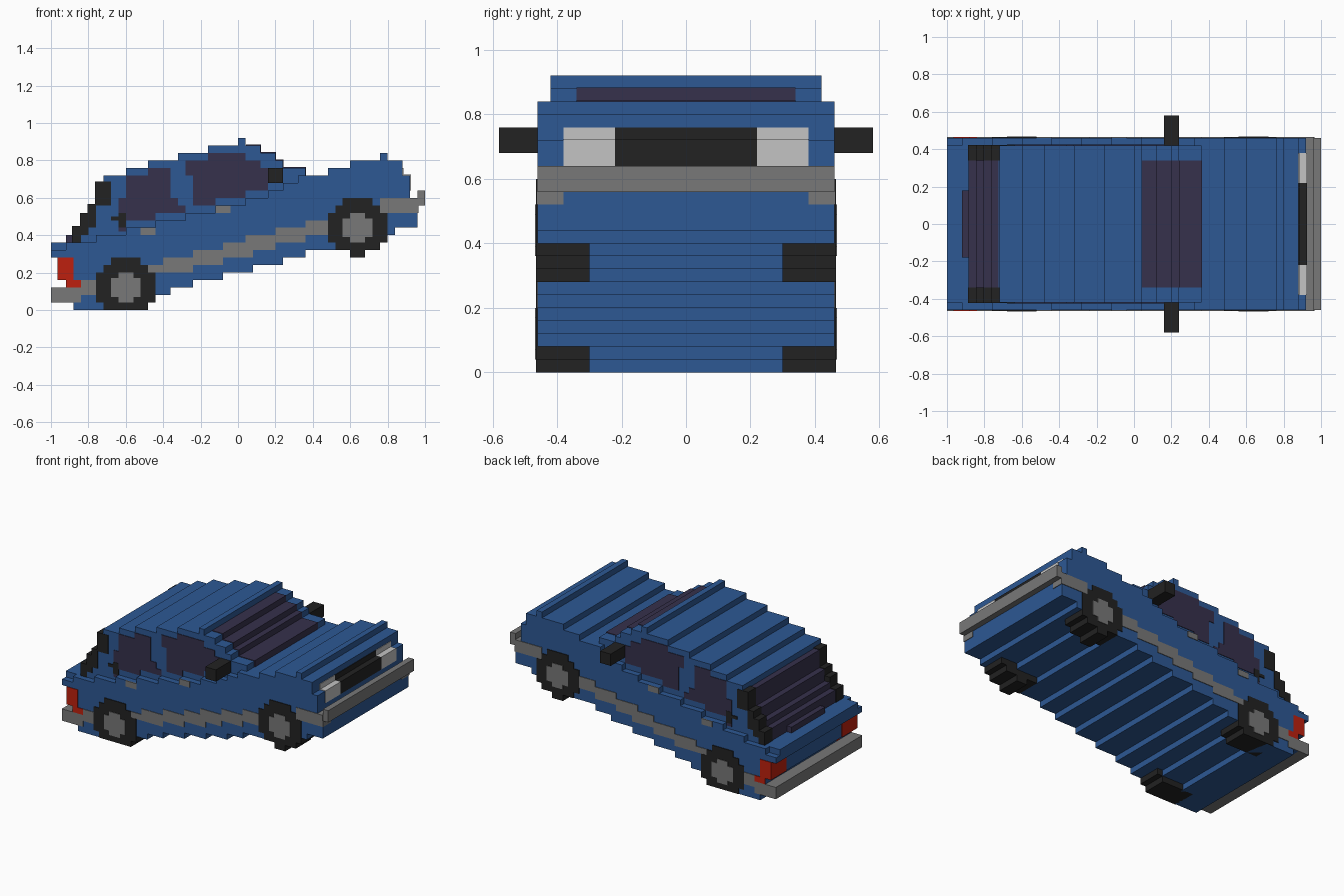
import bpy, bmesh

if "Cube" in bpy.data.objects:
    bpy.data.objects.remove(bpy.data.objects["Cube"], do_unlink=True)


def srgb(r, g, b):
    lin = [(c / 255 / 12.92) if c < 11 else ((c / 255 + 0.055) / 1.055) ** 2.4 for c in (r, g, b)]
    return (*lin, 1.0)


def material(name, rgb):
    m = bpy.data.materials.new(name)
    m.use_nodes = True
    m.diffuse_color = srgb(*rgb)
    m.node_tree.nodes["Principled BSDF"].inputs["Base Color"].default_value = srgb(*rgb)
    return m


BLUE = material("blue paint", (45, 88, 148))
GLASS = material("dark purple glass", (54, 49, 76))
BLACK = material("black rubber", (34, 34, 34))
GREY = material("grey trim", (120, 120, 120))
WHITE = material("pale lamp", (195, 195, 195))
RED = material("red lamp", (190, 32, 14))


def stepped(name, x0, top, bottom, y0, y1, mat):
    """Staircase side profile, extruded in y. top and bottom list (x_end, z)."""
    def stairs(steps):
        pts, x = [], x0
        for x_end, z in steps:
            pts += [(x, z), (x_end, z)]
            x = x_end
        return pts
    outline = stairs(top) + stairs(bottom)[::-1]
    bm = bmesh.new()
    face = bm.faces.new([bm.verts.new((x, y0, z)) for x, z in outline])
    ext = bmesh.ops.extrude_face_region(bm, geom=[face])
    verts = [v for v in ext["geom"] if isinstance(v, bmesh.types.BMVert)]
    bmesh.ops.translate(bm, verts=verts, vec=(0, y1 - y0, 0))
    bmesh.ops.recalc_face_normals(bm, faces=bm.faces)
    me = bpy.data.meshes.new(name)
    bm.to_mesh(me)
    bm.free()
    me.materials.append(mat)
    ob = bpy.data.objects.new(name, me)
    bpy.context.collection.objects.link(ob)
    return ob


def box(name, x0, x1, y0, y1, z0, z1, mat):
    return stepped(name, x0, [(x1, z1)], [(x1, z0)], y0, y1, mat)


def both(name, x0, top, bottom, y0, y1, mat):
    stepped(name + "_near_side", x0, top, bottom, -y1, -y0, mat)
    stepped(name + "_far_side", x0, top, bottom, y0, y1, mat)


def both_box(name, x0, x1, y0, y1, z0, z1, mat):
    both(name, x0, [(x1, z1)], [(x1, z0)], y0, y1, mat)


W, C, E = 0.46, 0.42, 0.004   # body half width, cabin half width, plate offset

# Lower body with bonnet and stepped underside
stepped("body", -1,
        [(-.92, .32), (-.76, .36), (-.6, .40), (-.44, .44), (-.28, .48), (-.12, .52),
         (.04, .56), (.16, .60), (.24, .64), (.32, .68), (.48, .72), (.6, .76),
         (.76, .80), (.8, .84), (.88, .80), (.92, .72), (.96, .56)],
        [(-.96, .28), (-.92, .16), (-.88, .04), (-.64, 0), (-.48, .04), (-.36, .08),
         (-.24, .12), (-.08, .16), (.08, .20), (.24, .24), (.36, .28), (.52, .32),
         (.68, .36), (.84, .40), (.96, .44)], -W, W, BLUE)

# Cabin and boot lid
stepped("cabin", -1,
        [(-.88, .36), (-.84, .44), (-.8, .48), (-.76, .56), (-.72, .68), (-.6, .72),
         (-.48, .76), (-.32, .80), (-.16, .84), (0, .88), (.04, .92), (.12, .88),
         (.2, .84), (.24, .80), (.36, .76)],
        [(-.6, .30), (-.12, .40), (.36, .50)], -C, C, BLUE)

# Windscreen and rear window, laid over the steps
stepped("windscreen", .04 + E,
        [(.12 + E, .88 + E), (.2 + E, .84 + E), (.24 + E, .80 + E), (.36 + E, .76 + E)],
        [(.12, .82), (.2, .78), (.24, .74), (.36 + E, .70)], -.34, .34, GLASS)
stepped("rear_window", -.88 - E,
        [(-.84 - E, .44 + E), (-.8 - E, .48 + E), (-.76 - E, .56 + E), (-.72 - E, .68 + E)],
        [(-.84, .36), (-.8, .40), (-.76, .44), (-.72 - E, .52)], -.34, .34, GLASS)
box("rear_window_sill", -.92, -.88, -.18, .18, .34, .40, GLASS)
both("rear_pillar", -.88 - E * 2,
     [(-.84 - E, .448), (-.8 - E, .52), (-.76 - E, .568), (-.68, .688)],
     [(-.84, .36), (-.8, .40), (-.76, .44), (-.68, .56)], .34, C + .003, BLACK)

# Side windows
both("rear_side_window", -.64,
     [(-.6, .60), (-.48, .72), (-.36, .76), (-.32, .60), (-.28, .56)],
     [(-.6, .42), (-.44, .48), (-.28, .52)], C - E, C + E, GLASS)
both("front_side_window", -.28,
     [(-.16, .80), (.04, .84), (.12, .80), (.16, .76)],
     [(-.24, .72), (-.12, .56), (.04, .60), (.16, .64)], C - E, C + E, GLASS)
both("window_corner", -.68, [(-.64, .50), (-.6, .52)], [(-.64, .48), (-.6, .44)],
     C - .003, C + .006, BLACK)

# Door mirrors and handles
both_box("door_mirror", .16, .24, C - .01, .58, .68, .76, BLACK)
both_box("rear_door_handle", -.52, -.44, W - E, W + E, .40, .44, GREY)
both_box("front_door_handle", -.12, -.04, W - E, W + E, .52, .56, GREY)

# Side trim strip
both("side_trim", -.48,
     [(-.4, .24), (-.24, .28), (-.08, .32), (.04, .36), (.2, .40), (.36, .44), (.48, .48)],
     [(-.24, .20), (-.08, .24), (.08, .28), (.2, .32), (.36, .36), (.48, .40)],
     W - E, W + E, GREY)

# Bumpers
box("front_bumper", .96, 1, -W, W, .56, .64, GREY)
box("front_bumper_mount", .92, .96, -W - .002, W + .002, .56, .60, GREY)
both_box("front_bumper_side", .76, .96, W - E, W + E, .52, .60, GREY)
both_box("front_bumper_corner", .94, .96 + E, .38, W + E, .52, .56, GREY)
box("rear_bumper", -1, -.84, -W - E, W + E, .04, .12, GREY)
both_box("rear_bumper_side", -.84, -.76, W - E, W + E, .08, .16, GREY)

# Grille, headlamps and tail lamps
LAMP_TOP, LAMP_BOTTOM = [(.88 + E, .76), (.92 + E, .72 + E)], [(.92 + E, .64)]
stepped("grille", .87, LAMP_TOP, LAMP_BOTTOM, -.22, .22, BLACK)
both("headlamp", .87, LAMP_TOP, LAMP_BOTTOM, .22, .38, WHITE)
both("tail_lamp", -.96 - E, [(-.88, .28), (-.84, .16)], [(-.92, .16), (-.84, .12)],
     .30, W + E, RED)


# Wheels with hubs
def wheel(name, cx, cz, low):
    def at(steps):
        return [(cx + x, max(0, cz + z)) for x, z in steps]
    both(name, cx - .16,
         at([(-.12, .08), (-.08, .12), (.08, .16), (.12, .12), (.16, .08)]),
         at([(-.12, -.08), (-.04, -.12), (.04, low), (.12, -.12), (.16, -.08)]),
         .30, W + .005, BLACK)
    both(name + "_hub", cx - .08,
         at([(-.04, .05), (.04, .08), (.08, .05)]),
         at([(-.04, -.05), (.04, -.08), (.08, -.05)]), W, W + .009, GREY)


wheel("front_wheel", .64, .44, -.16)
wheel("rear_wheel", -.60, .12, -.12)
